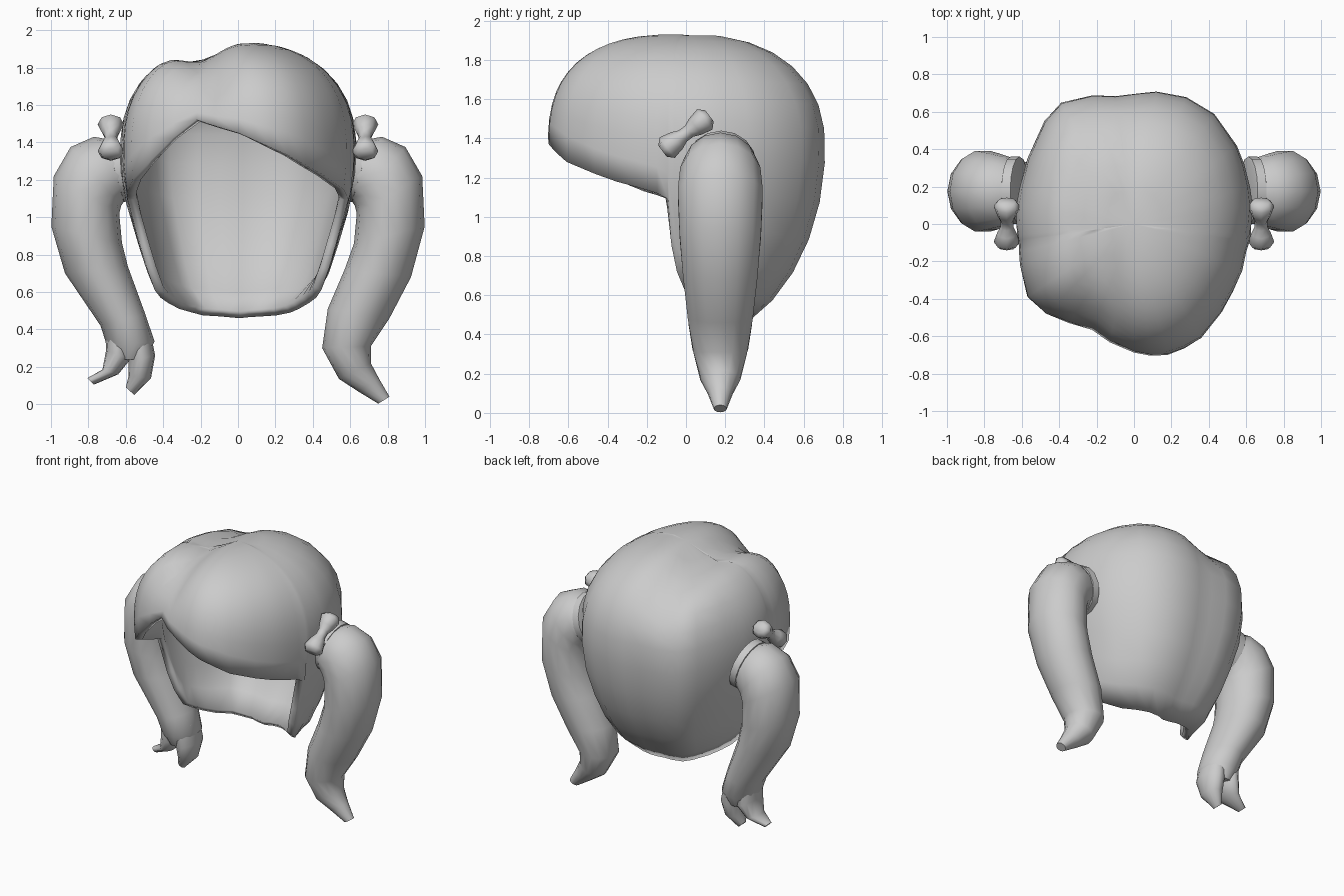
import bpy, bmesh, math
from mathutils import Vector

if "Cube" in bpy.data.objects:
    bpy.data.objects.remove(bpy.data.objects["Cube"])


def make_object(name, bm, angle=50):
    me = bpy.data.meshes.new(name)
    bm.to_mesh(me)
    bm.free()
    ob = bpy.data.objects.new(name, me)
    bpy.context.collection.objects.link(ob)
    bpy.ops.object.select_all(action='DESELECT')
    ob.select_set(True)
    bpy.context.view_layer.objects.active = ob
    bpy.ops.object.shade_smooth_by_angle(angle=math.radians(angle))
    return ob


def loft(name, stations, side, n=14, angle=50):
    """Capped tube through (centre, across vector, radius along side axis)."""
    bm = bmesh.new()
    side = Vector(side)
    rings = [[bm.verts.new(c + a * math.cos(2 * math.pi * k / n) + side * b * math.sin(2 * math.pi * k / n))
              for k in range(n)] for c, a, b in stations]
    for r, q in zip(rings, rings[1:]):
        for k in range(n):
            bm.faces.new((r[k], r[(k + 1) % n], q[(k + 1) % n], q[k]))
    bm.faces.new(rings[0])
    bm.faces.new(rings[-1])
    bmesh.ops.recalc_face_normals(bm, faces=bm.faces)
    return make_object(name, bm, angle)


# Hair cap: plan outline (x, y) with the height of the rim below each point
OUTLINE = [
    (.63, 0, .61), (.635, .1, .57), (.62, .2, .54), (.59, .32, .51), (.55, .42, .49),
    (.43, .59, .475), (.28, .68, .47), (.12, .71, .465), (.02, .70, .46), (-.1, .685, .465),
    (-.22, .69, .47), (-.39, .65, .475), (-.48, .55, .49), (-.57, .35, .51), (-.61, .2, .54),
    (-.63, .1, .57), (-.63, 0, .61), (-.625, -.06, .72), (-.62, -.085, .85),
    (-.617, -.095, 1.09), (-.615, -.15, 1.11), (-.61, -.22, 1.13), (-.57, -.39, 1.2),
    (-.47, -.48, 1.3), (-.35, -.53, 1.42), (-.23, -.58, 1.55), (-.13, -.64, 1.5),
    (0, -.69, 1.45), (.09, -.705, 1.41), (.18, -.7, 1.37), (.27, -.665, 1.33), (.36, -.61, 1.28),
    (.47, -.47, 1.22), (.53, -.36, 1.18), (.58, -.25, 1.15), (.6, -.15, 1.12),
    (.617, -.095, 1.09), (.62, -.085, .85), (.625, -.06, .72)]
MID, TOP, LOW, ROWS = 1.35, .585, .99, 13


def cap_point(x, y, rim, f):
    power = 2.3 + .5 * max(-y, 0)
    if rim < MID:
        end = -math.asin((MID - rim) / LOW)
    else:
        end = math.asin(((rim - MID) / TOP) ** (power / 2))
    a = math.pi / 2 + (end - math.pi / 2) * f
    if a > 0:
        s, z = math.cos(a) ** (2 / power), MID + TOP * math.sin(a) ** (2 / power)
    else:
        s, z = math.cos(a), MID + LOW * math.sin(a)
    # Parting groove left of centre, slight waist below the bands
    w = min(max((z - 1.45) / .3, 0), 1)
    waist = 1 - .03 * math.exp(-((z - .93) / .15) ** 2) + .07 * math.exp(-((z - .58) / .1) ** 2)
    return (x * s * waist, y * s, z - .09 * w * math.exp(-((x * s + .2) / .13) ** 2))


bm = bmesh.new()
apex = bm.verts.new(cap_point(0, 0, .5, 0))
cols = [[bm.verts.new(cap_point(*o, k / ROWS)) for k in range(1, ROWS + 1)] for o in OUTLINE]
for c, d in zip(cols, cols[1:] + cols[:1]):
    bm.faces.new((apex, c[0], d[0]))
    for k in range(ROWS - 1):
        bm.faces.new((c[k], c[k + 1], d[k + 1], d[k]))
cap = make_object("hair_cap", bm, 60)
shell = cap.modifiers.new("thickness", 'SOLIDIFY')
shell.thickness = .05
shell.offset = -1

# Pigtails: front-view outer point, inner point, radius in side view
UPPER = [(.66, 1.41, .58, 1.1, .16), (.77, 1.43, .605, 1.09, .19), (.895, 1.375, .625, 1.06, .21),
         (.985, 1.22, .635, 1.02, .222), (.998, .95, .62, .86, .213)]
RIGHT = UPPER + [(.925, .68, .57, .72, .195), (.81, .46, .48, .51, .17), (.71, .31, .45, .3, .14),
                 (.71, .22, .54, .135, .105), (.755, .135, .64, .07, .065), (.81, .04, .75, .003, .033)]
LEFT = UPPER + [(.925, .7, .59, .74, .195), (.735, .42, .495, .48, .165), (.7, .31, .446, .335, .145),
                (.655, .24, .5, .24, .1)]
TIP_OUTER = [(.71, .38, .57, .4, .11), (.705, .29, .575, .24, .12), (.725, .185, .64, .16, .085),
             (.805, .14, .77, .105, .03)]
TIP_INNER = [(.6, .38, .47, .4, .11), (.585, .23, .443, .26, .12), (.585, .15, .465, .14, .085),
             (.6, .09, .555, .05, .03)]


def tail(name, rows, sx):
    loft(name, [(Vector((sx * (ox + ix) / 2, .175, (oz + iz) / 2)),
                 Vector((sx * (ox - ix) / 2, 0, (oz - iz) / 2)), r)
                for ox, oz, ix, iz, r in rows], (0, 1, 0))


tail("right_pigtail", RIGHT, 1)
tail("left_pigtail", LEFT, -1)
tail("left_pigtail_outer_tip", TIP_OUTER, -1)
tail("left_pigtail_inner_tip", TIP_INNER, -1)

# Hair bands and bows on both sides
for side, sx in (("right", 1), ("left", -1)):
    axis = Vector((sx * .96, 0, -.28))
    up = Vector((sx * .28, 0, .96))
    mid = Vector((sx * .635, .18, 1.26))
    loft(side + "_hair_band", [(mid + axis * t, up * r, r) for t, r in
                               ((-.03, .165), (-.025, .18), (.025, .18), (.03, .165))], (0, 1, 0), 16, 30)
    bow = Vector((sx * .68, 0, 1.425))
    along, across = Vector((0, .8, .6)), Vector((0, -.6, .8))
    loft(side + "_bow", [(bow + along * t, across * a, b) for t, a, b in
                         ((-.15, .035, .05), (-.12, .065, .07), (-.06, .052, .052), (-.02, .035, .035),
                          (.02, .035, .035), (.06, .052, .052), (.12, .065, .07), (.15, .035, .05))],
         (1, 0, 0), 8, 60)
